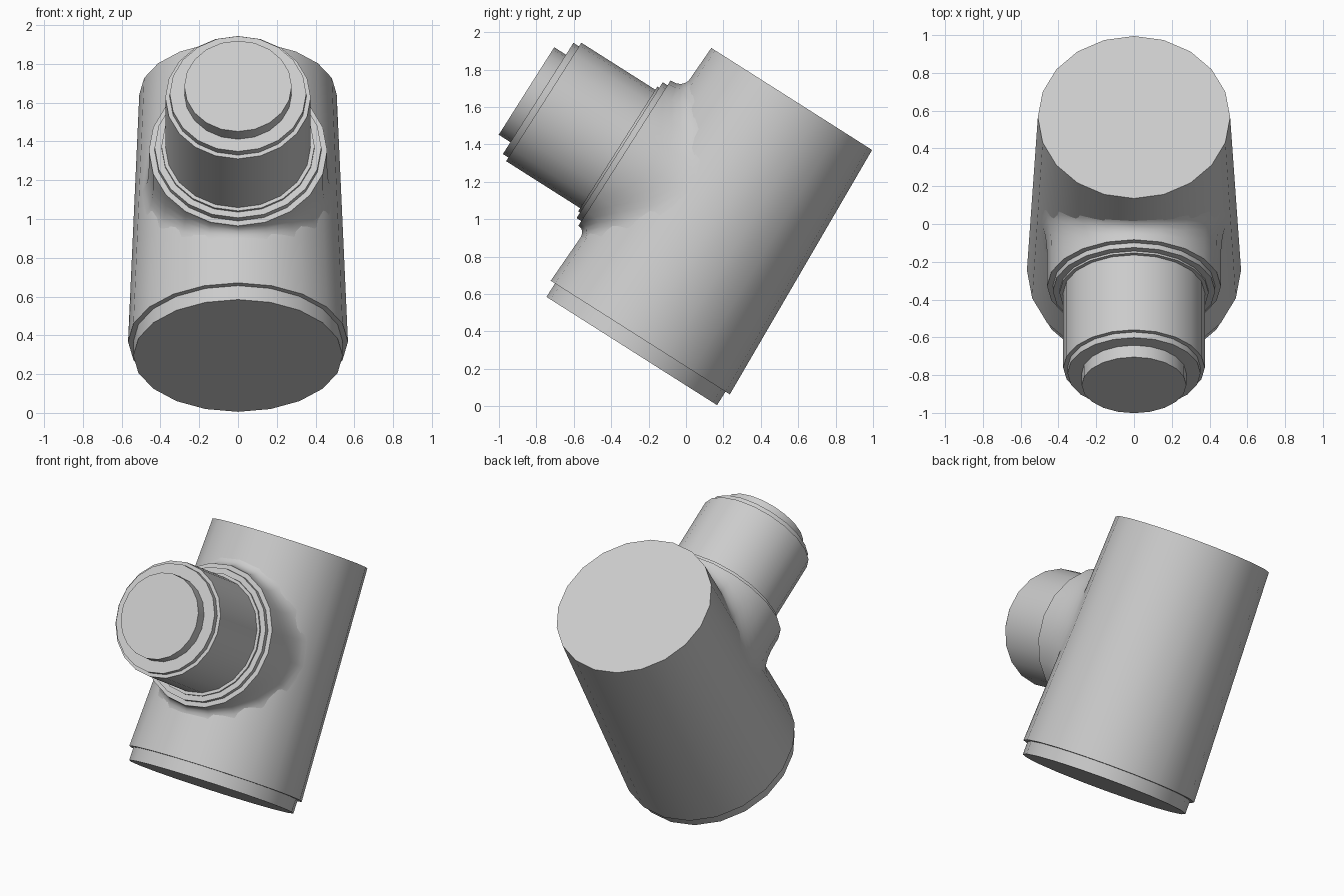
import bpy, bmesh
from math import sin, cos, pi, sqrt, radians
from mathutils import Matrix, Vector

cube = bpy.data.objects.get("Cube")
if cube:
    bpy.data.objects.remove(cube, do_unlink=True)

SIDES = 20
BRANCH_S = 0.872                       # branch height along the main barrel
TILT = Matrix.Translation((0, -0.29, 0.295)) @ Matrix.Rotation(radians(-32.4), 4, 'X')

grey = bpy.data.materials.new("light grey")
grey.use_nodes = True
grey.diffuse_color = (0.6, 0.6, 0.6, 1)
grey.node_tree.nodes["Principled BSDF"].inputs["Base Color"].default_value = (0.6, 0.6, 0.6, 1)


def skin(name, rings, cap_start):
    """Bridge successive rings of points and cap the ends."""
    bm = bmesh.new()
    loops = [[bm.verts.new(TILT @ Vector(p)) for p in ring] for ring in rings]
    for a, b in zip(loops, loops[1:]):
        for i in range(SIDES):
            j = (i + 1) % SIDES
            bm.faces.new((a[i], a[j], b[j], b[i]))
    if cap_start:
        bm.faces.new(loops[0][::-1])
    bm.faces.new(loops[-1])
    bmesh.ops.recalc_face_normals(bm, faces=bm.faces)
    mesh = bpy.data.meshes.new(name)
    bm.to_mesh(mesh)
    bm.free()
    mesh.materials.append(grey)
    obj = bpy.data.objects.new(name, mesh)
    bpy.context.collection.objects.link(obj)
    bpy.ops.object.select_all(action='DESELECT')
    obj.select_set(True)
    bpy.context.view_layer.objects.active = obj
    bpy.ops.object.shade_smooth_by_angle(angle=radians(35))
    return obj


ANGLES = [2 * pi * i / SIDES for i in range(SIDES)]

# Tapered main barrel with a stepped lower end
barrel = [(0.54, 0), (0.54, 0.085), (0.567, 0.085), (0.509, 1.596)]
skin("main_barrel", [[(r * sin(a), -r * cos(a), s) for a in ANGLES] for r, s in barrel], True)


def barrel_depth(x, s):
    """Distance of the barrel surface from its axis, towards the branch."""
    r = 0.562 - 0.058 * (s - 0.085) / 1.511
    return sqrt(max(r * r - x * x, 0))


def fillet_ring(u):
    """Ring of the concave saddle between barrel (u=0) and branch (u=1)."""
    ring = []
    for a in ANGLES:
        x, s = 0.46 * sin(a), BRANCH_S + 0.46 * cos(a)
        foot = barrel_depth(x, s)
        corner = Vector((x, -foot, s))
        top = Vector((x, -min(0.595, foot + 0.17), s))
        x2, s2 = 0.497 * sin(a), BRANCH_S + 0.55 * cos(a)
        out = Vector((x2, -barrel_depth(x2, s2), s2))
        ring.append(out * (1 - u) ** 2 + corner * 2 * u * (1 - u) + top * u * u)
    return ring


# Branch: saddle fillet, flange, pipe, collar and end plug
branch = [(0.46, 0.6), (0.43, 0.6), (0.43, 0.63), (0.395, 0.63), (0.395, 0.642),
          (0.375, 0.642), (0.375, 1.111), (0.352, 1.111), (0.352, 1.146),
          (0.277, 1.146), (0.277, 1.22)]
rings = [fillet_ring(k / 5) for k in range(6)]
rings += [[(r * sin(a), -t, BRANCH_S + r * cos(a)) for a in ANGLES] for r, t in branch]
skin("side_branch", rings, False)
